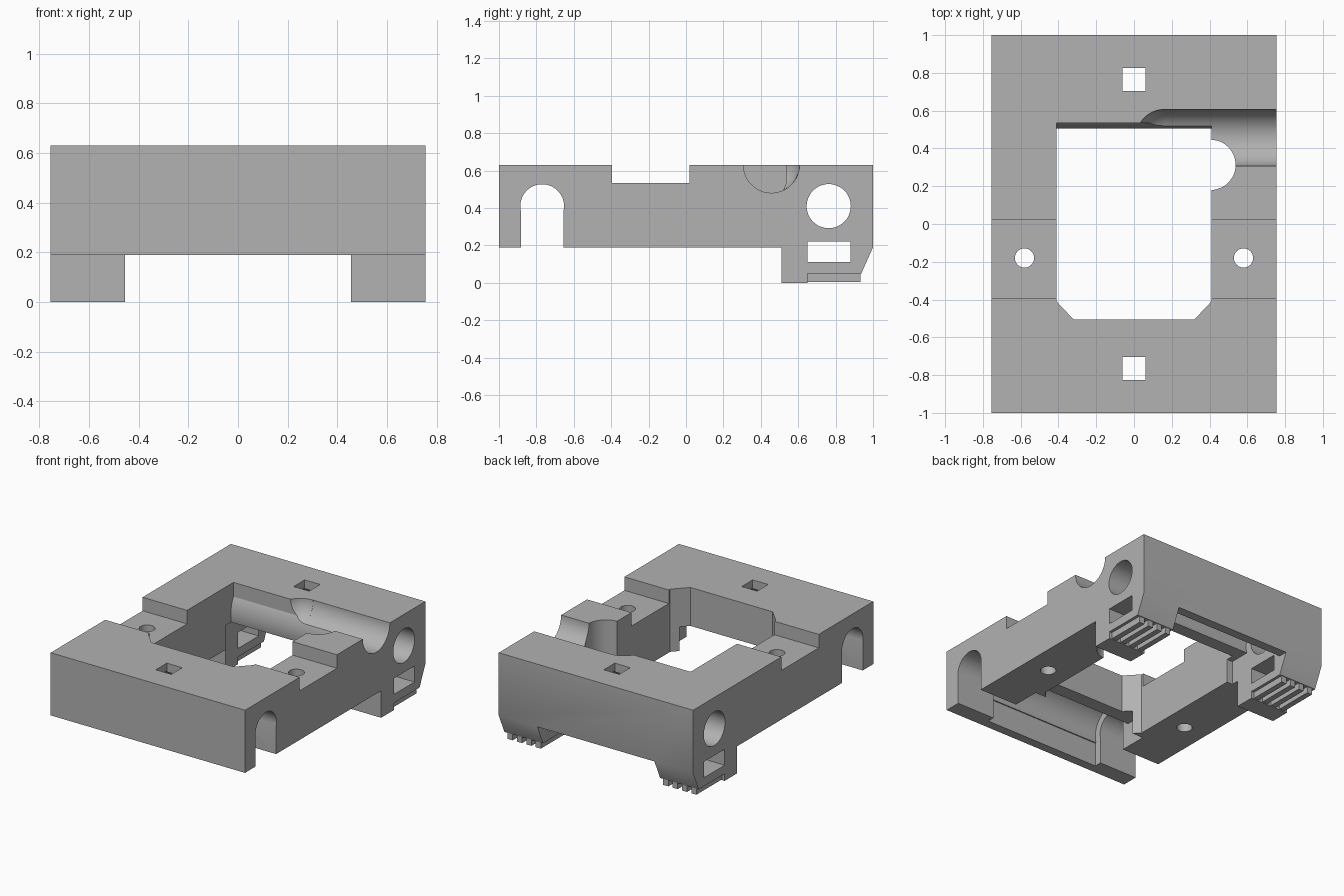
import bpy, bmesh, math
from mathutils import Matrix, Vector

cube = bpy.data.objects.get("Cube")
if cube:
    bpy.data.objects.remove(cube, do_unlink=True)

grey = bpy.data.materials.new("plain grey")
grey.use_nodes = True
COLOUR = (0.445, 0.445, 0.445, 1)
grey.diffuse_color = COLOUR
grey.node_tree.nodes["Principled BSDF"].inputs["Base Color"].default_value = COLOUR


def make(name, bm):
    bmesh.ops.recalc_face_normals(bm, faces=bm.faces)
    mesh = bpy.data.meshes.new(name)
    bm.to_mesh(mesh)
    bm.free()
    mesh.materials.append(grey)
    ob = bpy.data.objects.new(name, mesh)
    bpy.context.collection.objects.link(ob)
    return ob


def prism(name, pts, axis, lo, hi):
    """Extrude a profile: (y, z) points along x, or (x, y) points along z."""
    bm = bmesh.new()
    place = (lambda p: (lo, p[0], p[1])) if axis == "x" else (lambda p: (p[0], p[1], lo))
    face = bm.faces.new([bm.verts.new(place(p)) for p in pts])
    grown = bmesh.ops.extrude_face_region(bm, geom=[face])["geom"]
    step = Vector((hi - lo, 0, 0)) if axis == "x" else Vector((0, 0, hi - lo))
    bmesh.ops.translate(bm, vec=step, verts=[v for v in grown if isinstance(v, bmesh.types.BMVert)])
    return make(name, bm)


def box(name, x, y, z):
    return prism(name, [(x[0], y[0]), (x[1], y[0]), (x[1], y[1]), (x[0], y[1])], "z", *z)


def arc(a, b, r, start=0, end=360, n=48):
    count = n if end - start == 360 else n + 1
    angles = [math.radians(start + (end - start) * i / n) for i in range(count)]
    return [(a + r * math.cos(t), b + r * math.sin(t)) for t in angles]


def combine(body, other, operation="DIFFERENCE"):
    mod = body.modifiers.new("join", "BOOLEAN")
    mod.operation = operation
    mod.solver = "EXACT"
    mod.object = other
    bpy.ops.object.select_all(action="DESELECT")
    bpy.context.view_layer.objects.active = body
    body.select_set(True)
    bpy.ops.object.modifier_apply(modifier=mod.name)
    bpy.data.objects.remove(other, do_unlink=True)


W = 0.755          # half width
ROD, AXIS = 0.765, 0.41   # rod distance from the middle and its height

# Main block with the clamp step on top, and the two rear legs
side = [(-1, 0.19), (0.9, 0.19), (1, 0.19), (1, 0.63), (0.02, 0.63),
        (0.02, 0.535), (-0.395, 0.535), (-0.395, 0.63), (-1, 0.63)]
body = prism("carriage_body", side, "x", -W, W)
leg = [(0.51, 0), (0.65, 0), (0.65, 0.05), (0.937, 0.05), (1, 0.19), (0.98, 0.25), (0.51, 0.25)]
for s in (-1, 1):
    combine(body, prism("leg", leg, "x", *sorted((s * 0.455, s * W))), "UNION")

# Central window with clipped front corners, and rounded bearing wall behind it
window = [(-0.41, 0.535), (-0.41, -0.41), (-0.32, -0.505),
          (0.32, -0.505), (0.41, -0.41), (0.41, 0.535)]
combine(body, prism("window", window, "z", -0.1, 1))
combine(body, prism("bearing_wall", arc(0.76, AXIS, 0.255, 150, 210, 16), "x", -0.42, 0.42), "UNION")

# Bearing pockets, open underneath
for s in (-1, 1):
    combine(body, prism("pocket", arc(s * ROD, AXIS, 0.17), "x", -0.455, 0.455))
    ys = sorted((s * 0.455, s * (ROD + 0.17)))
    combine(body, box("pocket_mouth", (-0.455, 0.455), ys, (-0.1, 0.36)))
    combine(body, box("tie_hole", (-0.06, 0.06), (s * ROD - 0.061, s * ROD + 0.061), (0.3, 1)))
    combine(body, prism("screw_hole", arc(s * 0.58, -0.18, 0.051, n=32), "z", -0.1, 1))

# Rod bore at the back, open rod slot at the front, windows in the legs
combine(body, prism("rod_bore", arc(0.763, AXIS, 0.118), "x", -1, 1))
slot = [(-0.883, 0), (-0.655, 0)] + arc(-0.769, AXIS, 0.117, -12, 192, 32)
combine(body, prism("rod_slot", slot, "x", -1, 1))
for s in (-1, 1):
    combine(body, prism("leg_window", [(0.65, 0.11), (0.88, 0.11), (0.88, 0.222), (0.65, 0.222)],
                        "x", *sorted((s * 0.4, s))))

# Round-ended trough in the top and the upright half-round relief
combine(body, prism("trough", arc(0.457, 0.631, 0.15, n=64), "x", 0.16, 1))
ball = bmesh.new()
turn = Matrix.Translation((0.161, 0.457, 0.631)) @ Matrix.Rotation(math.pi / 2, 4, "Y")
bmesh.ops.create_uvsphere(ball, u_segments=64, v_segments=32, radius=0.1495, matrix=turn)
combine(body, make("trough_end", ball))
combine(body, prism("relief", arc(0.405, 0.313, 0.133), "z", -0.1, 1))

bpy.ops.object.shade_smooth_by_angle(angle=math.radians(25))

# Belt teeth under the legs
for s, label in ((-1, "right"), (1, "left")):
    for i in range(4):
        x = s * (0.495 + i * 0.073)
        box(f"{label}_belt_tooth_{i + 1}", (x - 0.02, x + 0.02), (0.645, 0.932), (0.005, 0.055))
